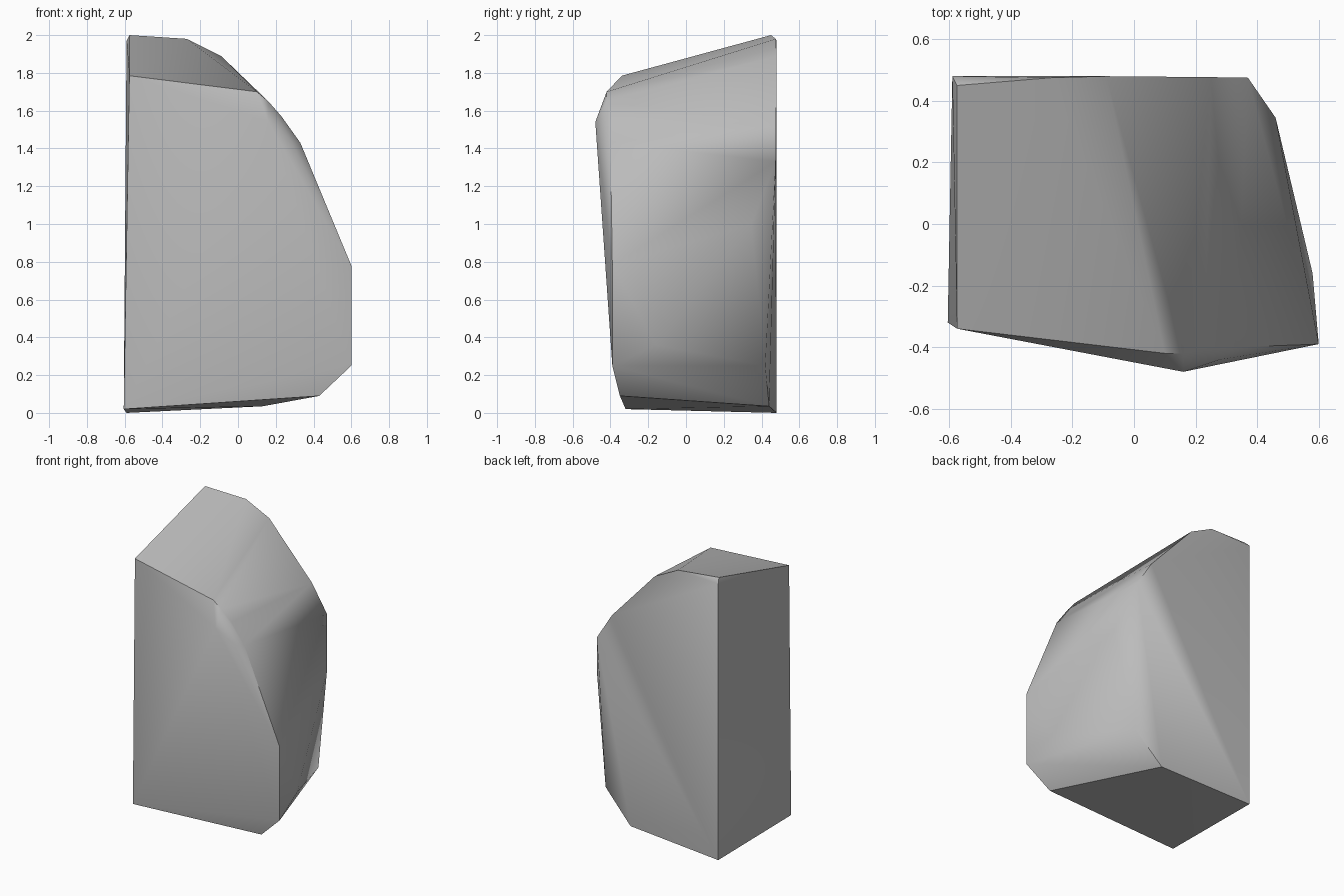
import bpy
import bmesh
import math

# Remove the default cube
default_cube = bpy.data.objects.get("Cube")
if default_cube is not None:
    bpy.data.objects.remove(default_cube, do_unlink=True)


def make_material(name, colour):
    material = bpy.data.materials.new(name)
    material.use_nodes = True
    material.diffuse_color = colour
    shader = material.node_tree.nodes["Principled BSDF"]
    shader.inputs["Base Color"].default_value = colour
    return material


def hull_object(name, corners, material):
    """Wrap a convex skin around the corner points."""
    bm = bmesh.new()
    for corner in corners:
        bm.verts.new(corner)
    hull = bmesh.ops.convex_hull(bm, input=bm.verts)
    unused = set(hull["geom_interior"]) | set(hull["geom_unused"])
    loose = [item for item in unused if isinstance(item, bmesh.types.BMVert)]
    bmesh.ops.delete(bm, geom=loose, context="VERTS")
    # Merge nearly coplanar triangles into broad cut faces
    bmesh.ops.dissolve_limit(bm, angle_limit=math.radians(1),
                             verts=bm.verts, edges=bm.edges)
    bmesh.ops.recalc_face_normals(bm, faces=bm.faces)
    mesh = bpy.data.meshes.new(name)
    bm.to_mesh(mesh)
    bm.free()
    mesh.materials.append(material)
    obj = bpy.data.objects.new(name, mesh)
    bpy.context.collection.objects.link(obj)
    return obj


# Corners around the front cut, from the lower outer corner upwards
front_corners = [
    (-.605, -.32, .02), (-.575, -.34, 1.785), (.1, -.42, 1.7),
    (.16, -.48, 1.54), (.28, -.44, 1.44), (.6, -.39, .78),
    (.6, -.39, .25), (.43, -.35, .09),
]

# Corners around the back cut
back_corners = [
    (-.59, .48, 0), (-.59, .48, 1.97), (-.575, .45, 2),
    (-.27, .475, 1.98), (-.09, .48, 1.89), (.25, .477, 1.52),
    (.37, .475, 1.33), (.34, .42, .25), (.13, .44, .035),
]

# Corners on the rounded shoulder and side
side_corners = [
    (.16, -.42, 1.65), (.23, -.4, 1.57), (.33, -.4, 1.43),
    (.46, .345, 1), (.58, -.16, .36),
]

stone_grey = make_material("stone grey", (.5, .5, .5, 1))
rock = hull_object("rock", front_corners + back_corners + side_corners, stone_grey)

# Smooth the worn surfaces and keep the cut edges sharp
bpy.ops.object.select_all(action="DESELECT")
rock.select_set(True)
bpy.context.view_layer.objects.active = rock
bpy.ops.object.shade_smooth_by_angle(angle=math.radians(42))
